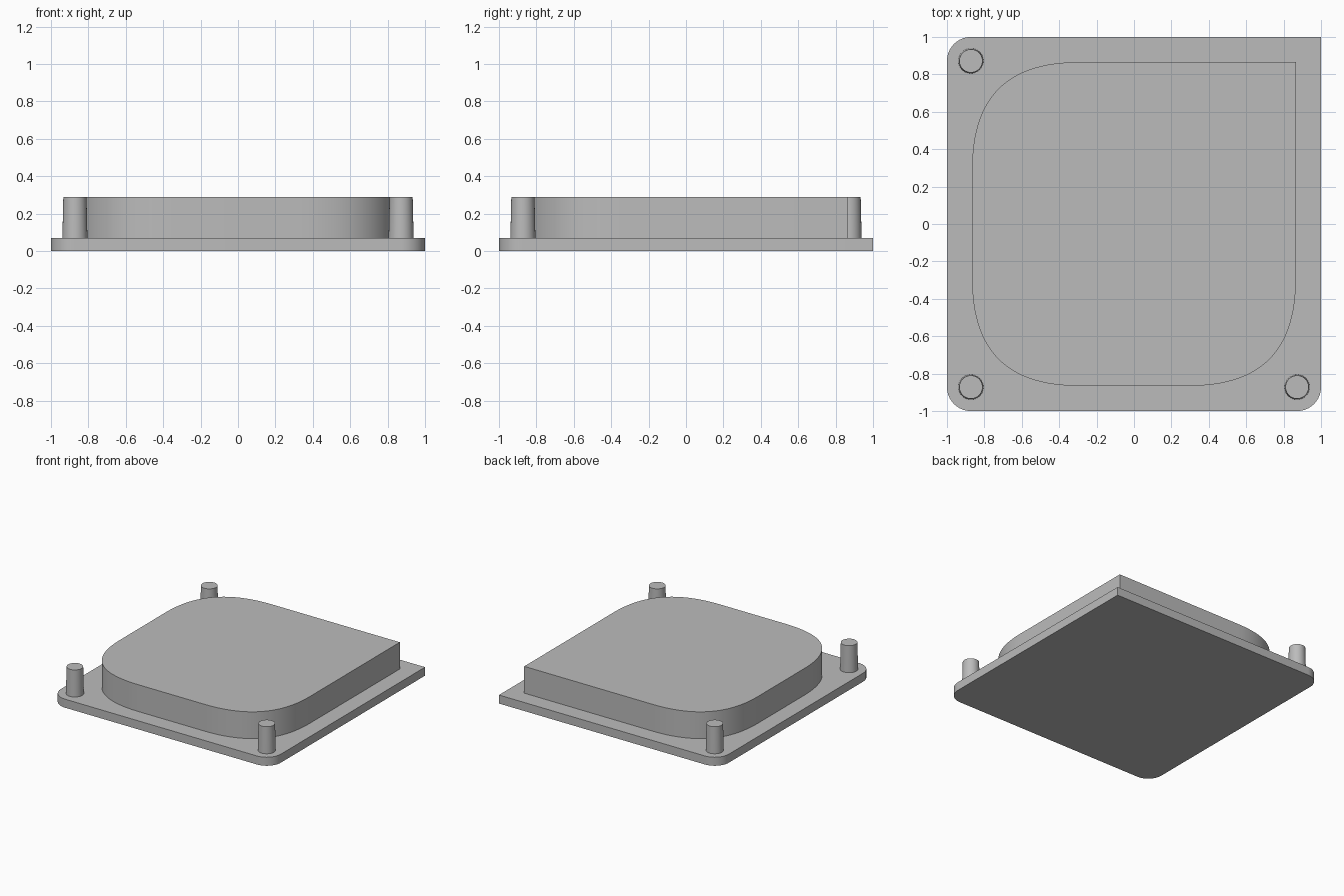
import bpy, bmesh, math
from mathutils import Vector

cube = bpy.data.objects.get("Cube")
if cube:
    bpy.data.objects.remove(cube, do_unlink=True)

grey = bpy.data.materials.new("plain grey")
grey.use_nodes = True
COLOUR = (0.5, 0.5, 0.5, 1)
grey.diffuse_color = COLOUR
grey.node_tree.nodes["Principled BSDF"].inputs["Base Color"].default_value = COLOUR

PLATE_TOP, TOP = 0.07, 0.29
PIN = 0.872  # pin centre distance along both axes


def finish(name, bm):
    """Turn a bmesh into a smooth-shaded object with sharp edges kept."""
    bmesh.ops.recalc_face_normals(bm, faces=bm.faces)
    mesh = bpy.data.meshes.new(name)
    bm.to_mesh(mesh)
    bm.free()
    mesh.materials.append(grey)
    obj = bpy.data.objects.new(name, mesh)
    bpy.context.collection.objects.link(obj)
    bpy.ops.object.select_all(action="DESELECT")
    obj.select_set(True)
    bpy.context.view_layer.objects.active = obj
    bpy.ops.object.shade_smooth_by_angle(angle=math.radians(30))


def slab(name, half, corner, z0, z1):
    """Extrude a square with one sharp corner (+x +y) and three curved ones."""
    points = [Vector((half, half))]
    for quarter in (1, 2, 3):
        a = math.radians(90 * quarter)
        c, s = math.cos(a), math.sin(a)
        points += [Vector((c * x - s * y, s * x + c * y)) for x, y in corner]
    bm = bmesh.new()
    face = bm.faces.new([bm.verts.new((p.x, p.y, z0)) for p in points])
    top = bmesh.ops.extrude_face_region(bm, geom=[face])["geom"]
    bmesh.ops.translate(bm, vec=(0, 0, z1 - z0),
                        verts=[g for g in top if isinstance(g, bmesh.types.BMVert)])
    finish(name, bm)


# Base plate with circular corners
R, N = 0.128, 16
arc = [(1 - R + R * math.cos(math.pi / 2 * i / N),
        1 - R + R * math.sin(math.pi / 2 * i / N)) for i in range(N + 1)]
slab("base_plate", 1, arc, 0, PLATE_TOP)

# Raised body with wide parabolic corners
HALF, REACH, M = 0.865, 0.565, 32
sweep = [(HALF - REACH * (i / M) ** 2, HALF - REACH * (1 - i / M) ** 2)
         for i in range(M + 1)]
slab("raised_body", HALF, sweep, PLATE_TOP, TOP)

# Slightly tapered pins at the three rounded corners
for name, sx, sy in (("back_right_pin", -1, 1), ("front_right_pin", -1, -1),
                     ("front_left_pin", 1, -1)):
    bm = bmesh.new()
    bmesh.ops.create_cone(bm, cap_ends=True, segments=48, radius1=0.067,
                          radius2=0.062, depth=TOP - PLATE_TOP)
    bmesh.ops.translate(bm, verts=bm.verts,
                        vec=(sx * PIN, sy * PIN, (TOP + PLATE_TOP) / 2))
    finish(name, bm)
